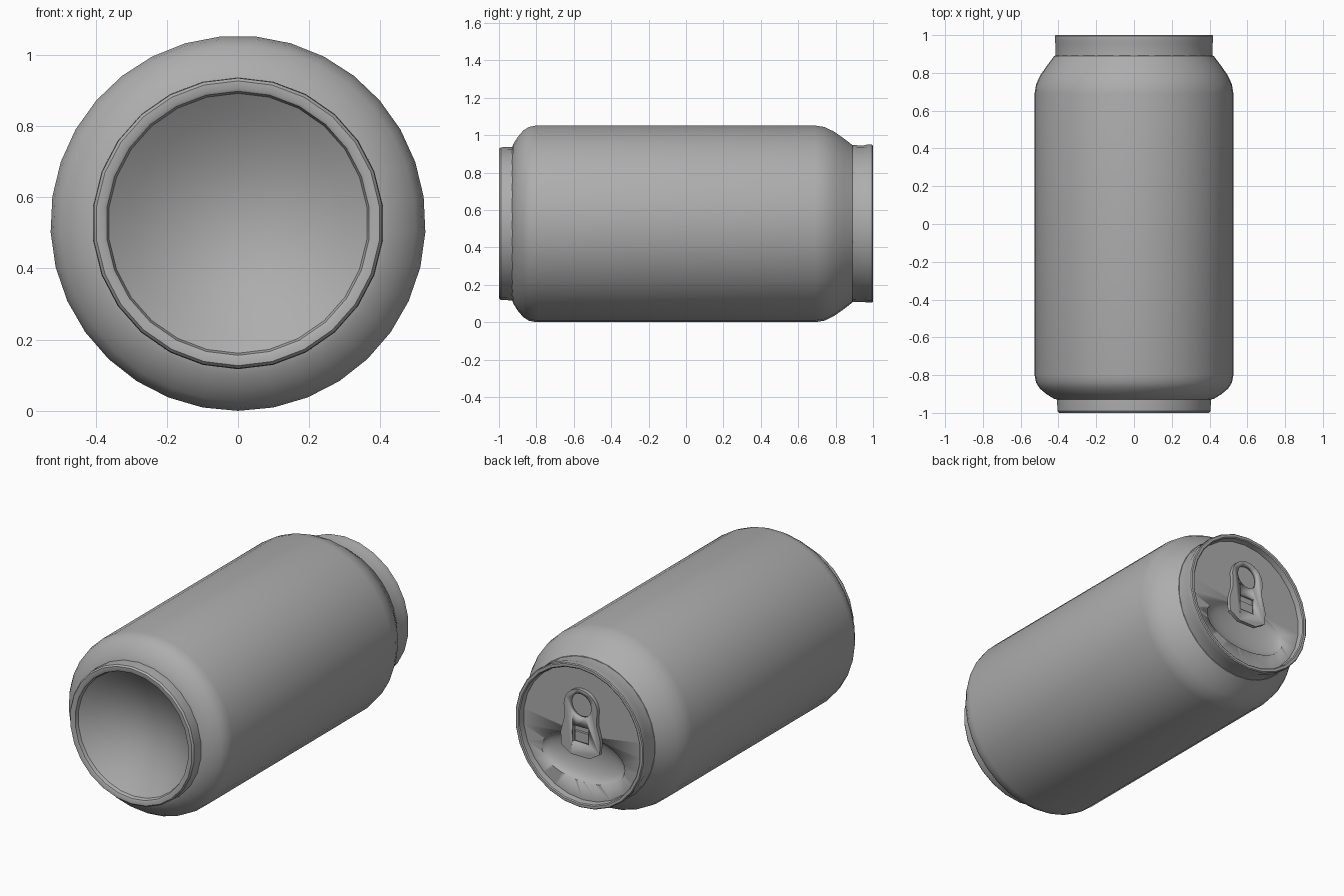
import bpy, bmesh, math
from mathutils import Matrix

if "Cube" in bpy.data.objects:
    bpy.data.objects.remove(bpy.data.objects["Cube"])

CZ = 0.527  # height of the can's axis

aluminium = bpy.data.materials.new("aluminium grey")
aluminium.diffuse_color = (0.42, 0.42, 0.42, 1)
aluminium.use_nodes = True
aluminium.node_tree.nodes["Principled BSDF"].inputs["Base Color"].default_value = aluminium.diffuse_color


def finish(name, bm, angle=35):
    bmesh.ops.recalc_face_normals(bm, faces=bm.faces)
    me = bpy.data.meshes.new(name)
    bm.to_mesh(me)
    bm.free()
    ob = bpy.data.objects.new(name, me)
    bpy.context.collection.objects.link(ob)
    me.materials.append(aluminium)
    bpy.ops.object.select_all(action='DESELECT')
    ob.select_set(True)
    bpy.context.view_layer.objects.active = ob
    bpy.ops.object.shade_smooth_by_angle(angle=math.radians(angle))
    return ob


def lathe(name, profile, n, turn=0.0, closed=False, angle=35):
    """Spin (y, radius) points about the can's axis; radius 0 makes a pole."""
    bm = bmesh.new()
    rings = []
    for y, r in profile:
        if r == 0:
            rings.append([bm.verts.new((0, y, CZ))] * n)
            continue
        angles = [turn + math.tau * i / n for i in range(n)]
        rings.append([bm.verts.new((r * math.sin(a), y, CZ + r * math.cos(a))) for a in angles])
    pairs = list(zip(rings, rings[1:]))
    if closed:
        pairs.append((rings[-1], rings[0]))
    for a, b in pairs:
        for i in range(n):
            j = (i + 1) % n
            quad = list(dict.fromkeys((a[i], a[j], b[j], b[i])))
            bm.faces.new(quad)
    return finish(name, bm, angle)


# Body with rounded lower edge and tapered shoulder
lathe("can_body", [(-0.93, 0.405), (-0.925, 0.425), (-0.90, 0.465), (-0.87, 0.50),
                   (-0.84, 0.519), (-0.80, 0.527), (0.69, 0.527), (0.74, 0.519),
                   (0.79, 0.495), (0.84, 0.46), (0.89, 0.422), (0.895, 0.405)],
      33, math.pi / 33)

# Base ring and concave dome
dome = [(-0.975 + 0.14 * (1 - (r / 0.365) ** 2), r) for r in (0.365, 0.30, 0.22, 0.14, 0.07, 0)]
lathe("base_ring_and_dome", [(-0.92, 0.41), (-0.945, 0.41), (-0.99, 0.408), (-1.0, 0.40),
                             (-1.0, 0.38), (-0.995, 0.371)] + dome, 26)

# Seamed rim around the lid
lathe("lid_rim", [(0.88, 0.42), (0.95, 0.418), (0.965, 0.422), (0.995, 0.422), (1.0, 0.417),
                  (1.0, 0.402), (0.995, 0.396), (0.95, 0.39), (0.88, 0.39)], 26, closed=True)

# Lid with a hollowed oval mouth panel
LID_Y = 0.962
lid = lathe("lid", [(0.86, 0), (0.86, 0.40), (LID_Y, 0.40), (LID_Y, 0)], 26)


def cut(target, cutter):
    mod = target.modifiers.new("cut", 'BOOLEAN')
    mod.operation = 'DIFFERENCE'
    mod.solver = 'EXACT'
    mod.object = cutter
    bpy.context.view_layer.objects.active = target
    bpy.ops.object.modifier_apply(modifier=mod.name)
    bpy.data.objects.remove(cutter)


bm = bmesh.new()
bmesh.ops.create_uvsphere(bm, u_segments=32, v_segments=16, radius=1)
bm.transform(Matrix.Translation((0, LID_Y + 0.005, CZ - 0.145)) @ Matrix.Diagonal((0.275, 0.06, 0.142, 1)))
cut(lid, finish("mouth_cutter", bm, 60))


def plate(name, outline, y0, y1):
    """Extrude an (x, z) outline along the can's axis."""
    bm = bmesh.new()
    face = bm.faces.new([bm.verts.new((x, y0, CZ + z)) for x, z in outline])
    out = bmesh.ops.extrude_face_region(bm, geom=[face])
    bmesh.ops.translate(bm, vec=(0, y1 - y0, 0),
                        verts=[v for v in out["geom"] if isinstance(v, bmesh.types.BMVert)])
    return finish(name, bm)


def arc(cx, cz, r, a0, a1, n):
    steps = [math.radians(a0 + (a1 - a0) * i / n) for i in range(n + 1)]
    return [(cx + r * math.cos(a), cz + r * math.sin(a)) for a in steps]


# Pull tab: round finger ring, slim waist, wide nose with clipped corners
right = [(0.06, -0.125), (0.125, -0.085), (0.13, -0.01), (0.12, 0.03), (0.106, 0.08), (0.105, 0.12)]
outline = right + arc(0, 0.16, 0.11, 0, 180, 14) + [(-x, z) for x, z in reversed(right)]
tab = plate("pull_tab", outline, LID_Y + 0.004, LID_Y + 0.026)
cut(tab, plate("finger_cutter", arc(0, 0.175, 0.07, 0, 345, 23), 0.9, 1.1))
cut(tab, plate("window_cutter", [(-0.052, -0.05), (0.052, -0.05), (0.052, 0.05), (-0.052, 0.05)], 0.9, 1.1))

# Rivet pad inside the tab window
plate("rivet_pad", [(-0.045, -0.045), (0.045, -0.045), (0.045, 0.012), (-0.045, 0.012)],
      LID_Y - 0.03, LID_Y + 0.014)
